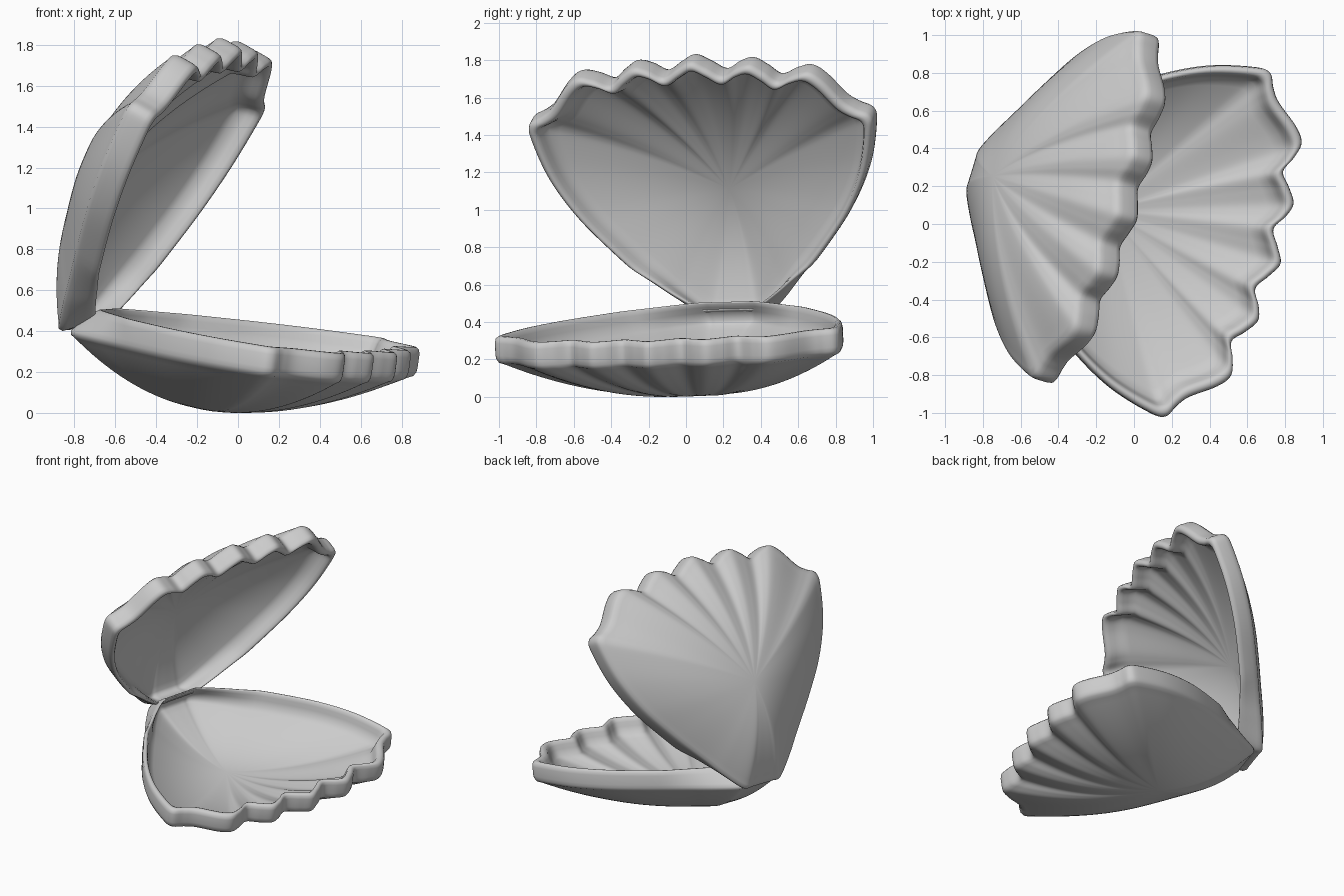
import bpy, bmesh, math
from mathutils import Vector

if "Cube" in bpy.data.objects:
    bpy.data.objects.remove(bpy.data.objects["Cube"])

# Half outline of one shell: u = away from hinge, v = sideways
HALF = [(0, 0), (0, .09), (.01, .16), (.14, .29), (.27, .40), (.49, .59), (.72, .765),
        (.96, .89), (1.2, .955), (1.285, .95), (1.325, .88), (1.375, .815),
        (1.50, .72), (1.555, .645), (1.54, .56), (1.505, .47), (1.56, .40),
        (1.608, .325), (1.59, .25), (1.545, .165), (1.595, .08), (1.635, 0)]
CENTRE = Vector((.7, 0))
BAND = .13


def spline(points, steps=6):
    """Closed smooth curve through the points."""
    n, out = len(points), []
    for i in range(n):
        a, b, c, d = (Vector(points[(i + j) % n]) for j in (-1, 0, 1, 2))
        for s in range(steps):
            t = s / steps
            out.append(.5 * (2 * b + (c - a) * t + (2 * a - 5 * b + 4 * c - d) * t ** 2
                             + (3 * b - a - 3 * c + d) * t ** 3))
    return out


def shell(name, origin, angle, flip):
    outline = spline(HALF + [(u, -v) for u, v in HALF[-2:0:-1]])
    # Ring profile (scale, height): outer dome, rim band, lip, inner bowl
    N = 22
    rings = [(k / N, -BAND - .285 * (1 - (k / N) ** 2)) for k in range(1, N)]
    rings += [(.985, -BAND - .012), (.997, -BAND + .008), (1, -BAND + .03), (1, -.035),
              (.995, -.012), (.98, -.001), (.965, 0), (.95, -.008), (.94, -.03), (.93, -.06)]
    rings += [(k, -.065 - .26 * (1 - k * k)) for k in (.91 - .05 * i for i in range(18))]
    # Shell axes in world space
    head = Vector((.957, -.291, 0))
    U = head * math.cos(angle) + Vector((0, 0, math.sin(angle)))
    W = (head * -math.sin(angle) + Vector((0, 0, math.cos(angle)))) * flip
    V = Vector((.291, .957, .024))

    def place(p, w):
        u = p.x + max(0, w + BAND) * max(0, 1 - p.x / .4)   # mitred hinge end
        return origin + U * u + V * p.y + W * w

    bm = bmesh.new()
    grid = [[bm.verts.new(place(CENTRE + (p - CENTRE) * k, w)) for p in outline]
            for k, w in rings]
    n = len(outline)
    for a, b in zip(grid, grid[1:]):
        for i in range(n):
            j = (i + 1) % n
            bm.faces.new((a[i], a[j], b[j], b[i]))
    # Close both bowl centres
    for ring, w in ((grid[0], -BAND - .285), (grid[-1], -.325)):
        tip = bm.verts.new(place(CENTRE, w))
        for i in range(n):
            bm.faces.new((tip, ring[i], ring[(i + 1) % n]))
    bmesh.ops.recalc_face_normals(bm, faces=bm.faces)
    me = bpy.data.meshes.new(name)
    bm.to_mesh(me)
    bm.free()
    ob = bpy.data.objects.new(name, me)
    bpy.context.collection.objects.link(ob)
    me.shade_smooth()
    return ob


hinge = Vector((-.78, .27, 0))
# Lower shell lies tilted slightly forward, upper shell stands open
parts = [shell("lower_shell", hinge + Vector((0, 0, .555)), math.radians(-8.3), 1),
         shell("upper_shell", hinge + Vector((.046, -.014, .366)), math.radians(61.5), -1)]

# Centre the pair and rest it on the floor
pts = [v.co for o in parts for v in o.data.vertices]
lo = [min(p[i] for p in pts) for i in range(3)]
hi = [max(p[i] for p in pts) for i in range(3)]
shift = Vector((-(lo[0] + hi[0]) / 2, -(lo[1] + hi[1]) / 2, -lo[2]))
for o in parts:
    for v in o.data.vertices:
        v.co += shift
